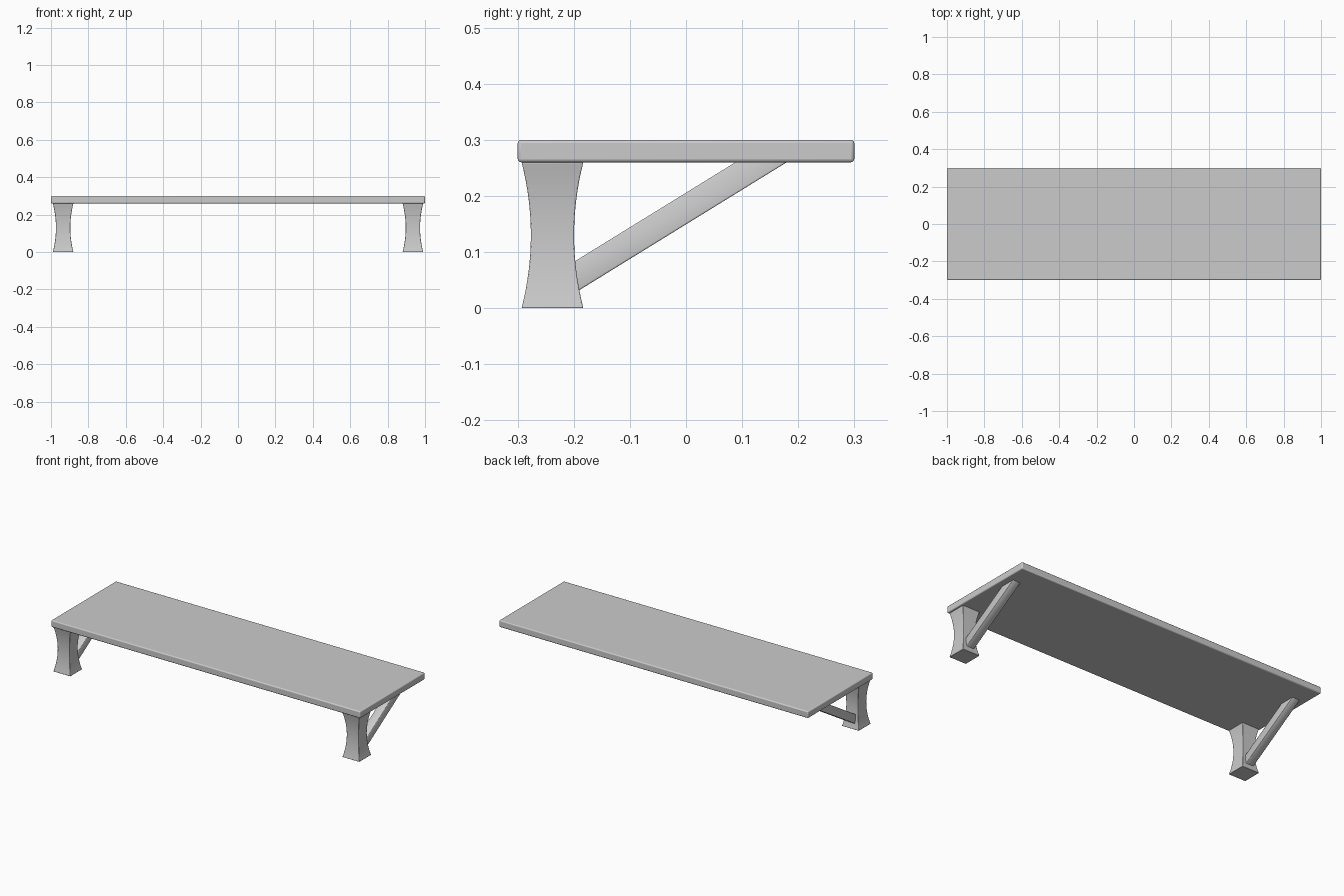
import bpy, bmesh, math
from mathutils import Matrix, Vector

if "Cube" in bpy.data.objects:
    bpy.data.objects.remove(bpy.data.objects["Cube"])


def finish(bm, name, bevel, segments):
    bmesh.ops.recalc_face_normals(bm, faces=bm.faces)
    mesh = bpy.data.meshes.new(name)
    bm.to_mesh(mesh)
    bm.free()
    ob = bpy.data.objects.new(name, mesh)
    bpy.context.collection.objects.link(ob)
    mod = ob.modifiers.new("rounded_edges", 'BEVEL')
    mod.width = bevel
    mod.segments = segments
    mod.limit_method = 'ANGLE'
    mod.angle_limit = math.radians(40)
    bpy.ops.object.select_all(action='DESELECT')
    ob.select_set(True)
    bpy.context.view_layer.objects.active = ob
    bpy.ops.object.shade_smooth_by_angle(angle=math.radians(35))
    return ob


def box(name, centre, size, tilt=0.0, bevel=0.003, segments=2):
    bm = bmesh.new()
    m = Matrix.Translation(centre) @ Matrix.Rotation(tilt, 4, 'X') @ Matrix.Diagonal((*size, 1))
    bmesh.ops.create_cube(bm, size=1, matrix=m)
    return finish(bm, name, bevel, segments)


def leg(name, x, y, height=0.26, end=0.055, waist=0.0385, rings=16):
    # square section lofted upward with a concave waist
    bm = bmesh.new()
    prev = None
    for i in range(rings + 1):
        t = i / rings
        h = waist + (end - waist) * (2 * t - 1) ** 2
        ring = [bm.verts.new((x + sx * h, y + sy * h, t * height))
                for sx, sy in ((-1, -1), (1, -1), (1, 1), (-1, 1))]
        if prev:
            for k in range(4):
                n = (k + 1) % 4
                bm.faces.new((prev[k], prev[n], ring[n], ring[k]))
        else:
            bm.faces.new(ring[::-1])
        prev = ring
    bm.faces.new(prev)
    return finish(bm, name, 0.002, 2)


# Board
box("shelf_board", (0, 0, 0.28), (2, 0.6, 0.04), bevel=0.006, segments=3)

# Legs with diagonal braces running back under the board
slope = math.atan2(0.225, 0.365)
direction = Vector((0, math.cos(slope), math.sin(slope)))
for side, word in ((-1, "left"), (1, "right")):
    x = side * 0.935
    leg(word + "_leg", x, -0.238)
    # square bar long enough to sink into leg, trimmed level under the board
    brace = box(word + "_brace", Vector((x, -0.03, 0.159)), (0.05, 0.60, 0.048),
                tilt=slope, bevel=0.003)
    bm = bmesh.new()
    bm.from_mesh(brace.data)
    for co, no in (((0, 0, 0.261), (0, 0, 1)), ((0, -0.215, 0), (0, -1, 0))):
        geom = bm.verts[:] + bm.edges[:] + bm.faces[:]
        cut = bmesh.ops.bisect_plane(bm, geom=geom, plane_co=co, plane_no=no, clear_outer=True)
        edges = [e for e in cut["geom_cut"] if isinstance(e, bmesh.types.BMEdge)]
        bmesh.ops.contextual_create(bm, geom=edges)
    bm.to_mesh(brace.data)
    bm.free()
